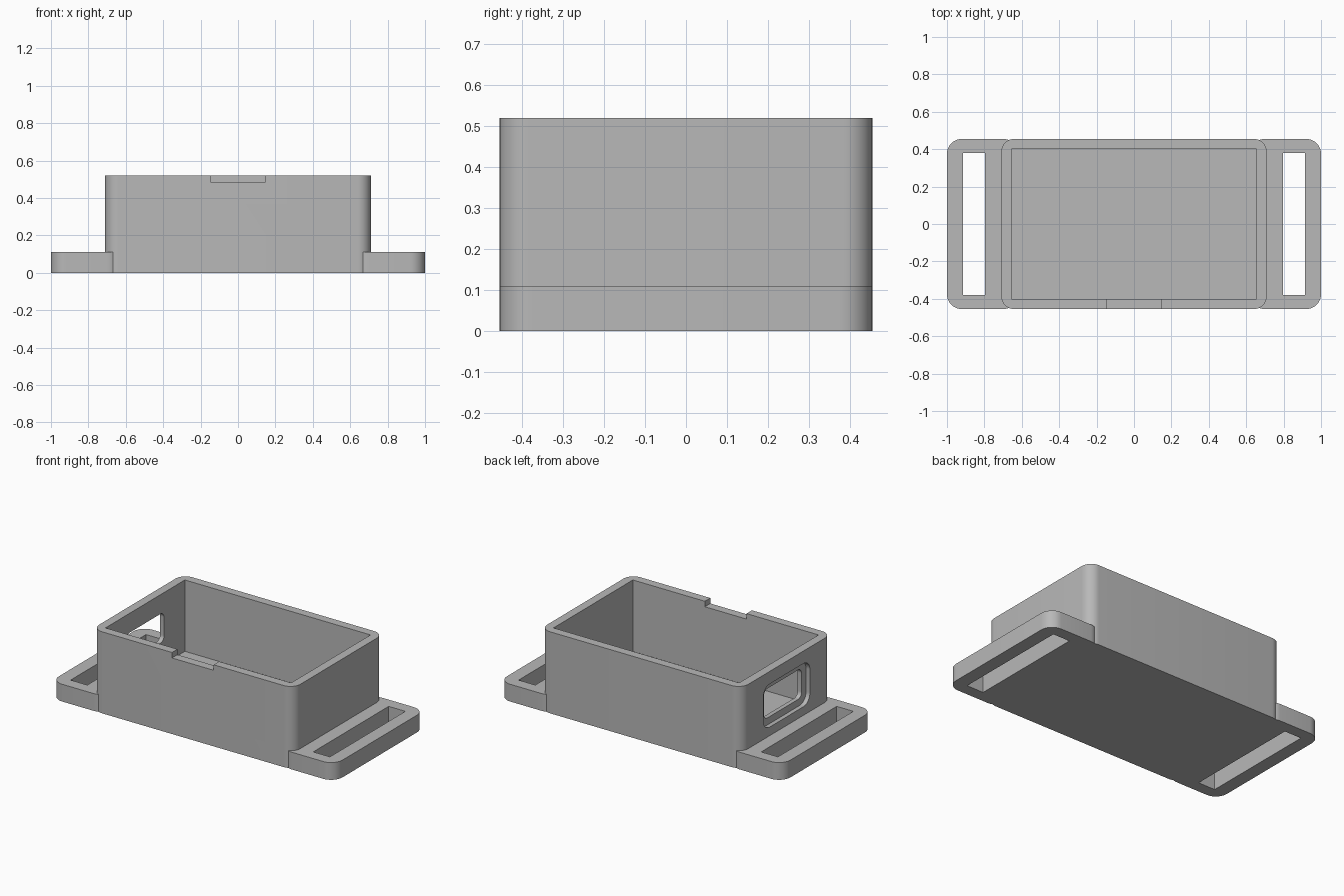
import bpy
import bmesh
from math import sin, cos, pi, radians
from mathutils import Vector

old = bpy.data.objects.get("Cube")
if old:
    bpy.data.objects.remove(old, do_unlink=True)

grey = bpy.data.materials.new("plain_grey")
grey.use_nodes = True
colour = (0.48, 0.48, 0.48, 1)
grey.diffuse_color = colour
for node in grey.node_tree.nodes:
    if node.type == 'BSDF_PRINCIPLED':
        node.inputs["Base Color"].default_value = colour


def outline(u0, u1, v0, v1, r, steps=10):
    """Rounded rectangle, or a plain one when r is zero."""
    if r == 0:
        return [(u0, v0), (u1, v0), (u1, v1), (u0, v1)]
    centres = [(u1 - r, v1 - r), (u0 + r, v1 - r), (u0 + r, v0 + r), (u1 - r, v0 + r)]
    return [(cu + r * cos((q + i / steps) * pi / 2), cv + r * sin((q + i / steps) * pi / 2))
            for q, (cu, cv) in enumerate(centres) for i in range(steps + 1)]


def block(name, x, y, z, r=0, axis='Z'):
    """Box spanning the given ranges, with edges along the axis rounded."""
    bm = bmesh.new()
    if axis == 'Z':
        pts = [(u, v, z[0]) for u, v in outline(*x, *y, r)]
        push = Vector((0, 0, z[1] - z[0]))
    else:
        pts = [(x[0], u, v) for u, v in outline(*y, *z, r)]
        push = Vector((x[1] - x[0], 0, 0))
    face = bm.faces.new([bm.verts.new(p) for p in pts])
    ext = bmesh.ops.extrude_face_region(bm, geom=[face])
    bmesh.ops.translate(bm, vec=push,
                        verts=[e for e in ext["geom"] if isinstance(e, bmesh.types.BMVert)])
    bmesh.ops.recalc_face_normals(bm, faces=bm.faces)
    mesh = bpy.data.meshes.new(name)
    bm.to_mesh(mesh)
    bm.free()
    obj = bpy.data.objects.new(name, mesh)
    bpy.context.collection.objects.link(obj)
    mesh.materials.append(grey)
    return obj


def combine(target, tool, operation):
    mod = target.modifiers.new(tool.name, 'BOOLEAN')
    mod.operation = operation
    mod.solver = 'EXACT'
    mod.object = tool
    bpy.context.view_layer.objects.active = target
    bpy.ops.object.modifier_apply(modifier=mod.name)
    bpy.data.objects.remove(tool, do_unlink=True)


half_y, height = 0.455, 0.52
wall = 0.055

# Box body with a slotted strap tab at each end
case = block("strap_case", (-0.71, 0.71), (-half_y, half_y), (0, height), 0.07)
for side in (-1, 1):
    tab_x = sorted((side * 0.62, side))
    slot_x = sorted((side * 0.797, side * 0.915))
    combine(case, block("strap_tab", tab_x, (-half_y, half_y), (0, 0.11), 0.08), 'UNION')
    combine(case, block("strap_slot", slot_x, (-0.38, 0.38), (-0.1, 0.2)), 'DIFFERENCE')

# Hollow interior
combine(case, block("cavity", (-0.655, 0.655), (-0.4, 0.4), (0.065, 0.7)), 'DIFFERENCE')

# Shallow notch in the front rim
combine(case, block("rim_notch", (-0.147, 0.147), (-0.6, -0.3), (0.485, 0.7)), 'DIFFERENCE')

# Port in one end wall: recessed surround and through hole
combine(case, block("port_recess", (-0.8, -0.71 + wall / 2), (-0.235, 0.235),
                    (0.165, 0.44), 0.065, 'X'), 'DIFFERENCE')
combine(case, block("port_hole", (-0.8, -0.6), (-0.19, 0.19),
                    (0.21, 0.397), 0.035, 'X'), 'DIFFERENCE')

# One colour, smooth rounded corners with sharp edges
case.data.materials.clear()
case.data.materials.append(grey)
for poly in case.data.polygons:
    poly.material_index = 0
bpy.ops.object.select_all(action='DESELECT')
case.select_set(True)
bpy.context.view_layer.objects.active = case
bpy.ops.object.shade_smooth_by_angle(angle=radians(25))
